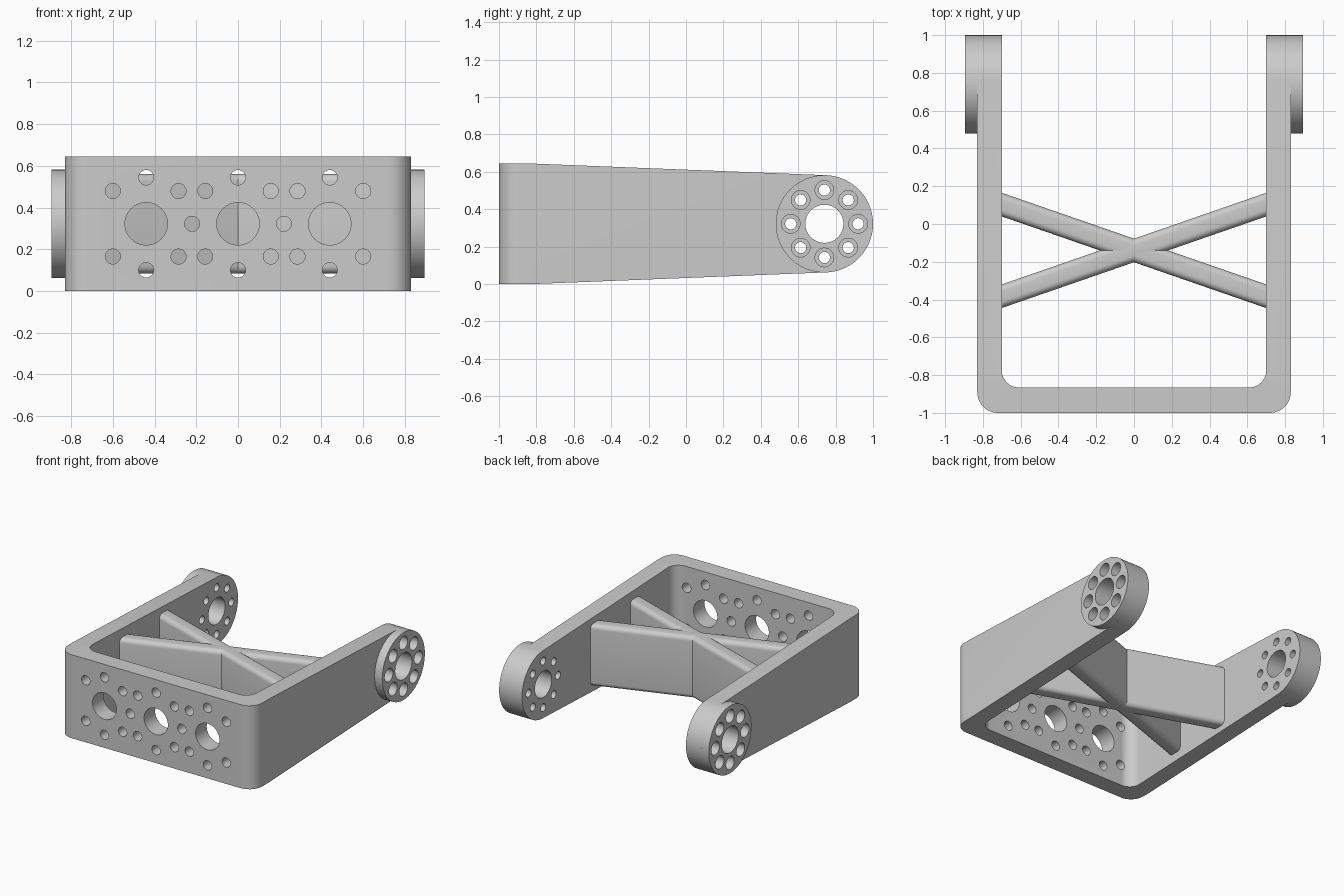
import bpy, bmesh
from math import sin, cos, pi, radians, atan2, hypot
from mathutils import Matrix, Vector

old = bpy.data.objects.get("Cube")
if old:
    bpy.data.objects.remove(old, do_unlink=True)

grey = bpy.data.materials.new("light grey")
grey.use_nodes = True
colour = (0.6, 0.6, 0.6, 1)
grey.diffuse_color = colour
grey.node_tree.nodes["Principled BSDF"].inputs["Base Color"].default_value = colour

MID = 0.322           # mid height
PIVOT = 0.74          # y of the pivot axis
R = 0.26              # boss radius
INNER, OUTER, BOSS = 0.70, 0.83, 0.895


def make(name, bm):
    bmesh.ops.recalc_face_normals(bm, faces=bm.faces)
    mesh = bpy.data.meshes.new(name)
    bm.to_mesh(mesh)
    bm.free()
    mesh.materials.append(grey)
    obj = bpy.data.objects.new(name, mesh)
    bpy.context.collection.objects.link(obj)
    return obj


def prism(name, points, offset):
    bm = bmesh.new()
    face = bm.faces.new([bm.verts.new(p) for p in points])
    new = bmesh.ops.extrude_face_region(bm, geom=[face])["geom"]
    bmesh.ops.translate(bm, vec=offset,
                        verts=[v for v in new if isinstance(v, bmesh.types.BMVert)])
    return make(name, bm)


def arc(cx, cy, r, start, end, n=12):
    angles = [radians(start + (end - start) * i / n) for i in range(n + 1)]
    return [(cx + r * cos(a), cy + r * sin(a)) for a in angles]


def rods(name, centres, axis, start, end, sides=32):
    """Cylinders along an axis; each centre is (u, z, radius)."""
    bm = bmesh.new()
    turn = Matrix.Rotation(pi / 2, 4, "Y" if axis == "X" else "X")
    half = (start + end) / 2
    for u, z, r in centres:
        at = Vector((half, u, z)) if axis == "X" else Vector((u, half, z))
        bmesh.ops.create_cone(bm, cap_ends=True, segments=sides, radius1=r, radius2=r,
                              depth=end - start, matrix=Matrix.Translation(at) @ turn)
    return make(name, bm)


def cut(obj, cutter, operation="DIFFERENCE"):
    mod = obj.modifiers.new("cut", "BOOLEAN")
    mod.operation, mod.solver, mod.object = operation, "EXACT", cutter
    bpy.context.view_layer.update()
    graph = bpy.context.evaluated_depsgraph_get()
    result = bpy.data.meshes.new_from_object(obj.evaluated_get(graph))
    obj.modifiers.clear()
    obj.data = result
    bpy.data.objects.remove(cutter, do_unlink=True)


# U-shaped frame in plan, rounded at the corners
ro, ri, back = 0.11, 0.09, -0.865
right_half = (arc(OUTER - ro, ro - 1, ro, -90, 0) + [(OUTER, 1.1), (INNER, 1.1)]
              + arc(INNER - ri, back + ri, ri, 0, -90))
left_half = [(-x, y) for x, y in reversed(right_half)]
frame = prism("frame", [(x, y, -0.1) for x, y in right_half + left_half], (0, 0, 0.9))

# Tapered side outline with round arm ends
side = ([(-1.1, 0), (-0.82, 0)] + arc(PIVOT, MID, R, -87.7, 87.7, 40)
        + [(-0.82, 2 * MID), (-1.1, 2 * MID)])
cut(frame, prism("outline", [(-1, y, z) for y, z in side], (2, 0, 0)), "INTERSECT")

# Round bosses on the outside of the arms
bosses = [rods("left_boss", [(PIVOT, MID, R)], "X", OUTER, BOSS, 80),
          rods("right_boss", [(PIVOT, MID, R)], "X", -BOSS, -OUTER, 80)]

# Pivot bores and counterbored bolt circles
ring = [(PIVOT + 0.18 * cos(i * pi / 4), MID + 0.18 * sin(i * pi / 4)) for i in range(8)]
bolts = [(y, z, 0.03) for y, z in ring] + [(PIVOT, MID, 0.102)]
bores = [(y, z, 0.05) for y, z in ring]
for part in [frame] + bosses:
    cut(part, rods("bolt_cutter", bolts, "X", -1.2, 1.2))
    for a, b in ((0.76, 1.2), (-1.2, -0.76)):
        if part is frame or part.name.startswith("left") == (a > 0):
            cut(part, rods("bore_cutter", bores, "X", a, b))

# Front plate holes: three big ones and a mirrored pattern of small ones
small = 0.036
holes = [(x, MID, 0.102) for x in (-0.44, 0, 0.44)]
holes += [(x, MID, small) for x in (-0.22, 0.22)]
for s in (-1, 1):
    holes += [(x, MID + s * 0.222, small) for x in (-0.44, 0, 0.44)]
    holes += [(m * x, MID + s * 0.157, small) for x in (0.157, 0.285, 0.6) for m in (-1, 1)]
cut(frame, rods("plate_cutter", holes, "Y", -1.2, -0.8))

# Crossed braces with rounded long edges
slope = atan2(0.2425, INNER)
for name, s in (("brace_a", 1), ("brace_b", -1)):
    bm = bmesh.new()
    bmesh.ops.create_cube(bm, size=1, matrix=Matrix.Diagonal((1.52 / cos(slope), 0.118, 0.476, 1)))
    long_edges = [e for e in bm.edges if abs(e.verts[0].co.x - e.verts[1].co.x) > 1]
    bmesh.ops.bevel(bm, geom=long_edges, offset=0.035, segments=6, profile=0.5, affect="EDGES")
    bm.transform(Matrix.Translation((0, -0.14, MID)) @ Matrix.Rotation(s * slope, 4, "Z"))
    make(name, bm)

# Smooth curved surfaces, keep hard edges
bpy.ops.object.select_all(action="DESELECT")
for obj in bpy.context.collection.objects:
    if obj.type == "MESH" and grey.name in obj.data.materials:
        obj.select_set(True)
        bpy.context.view_layer.objects.active = obj
bpy.ops.object.shade_smooth_by_angle(angle=radians(30))
